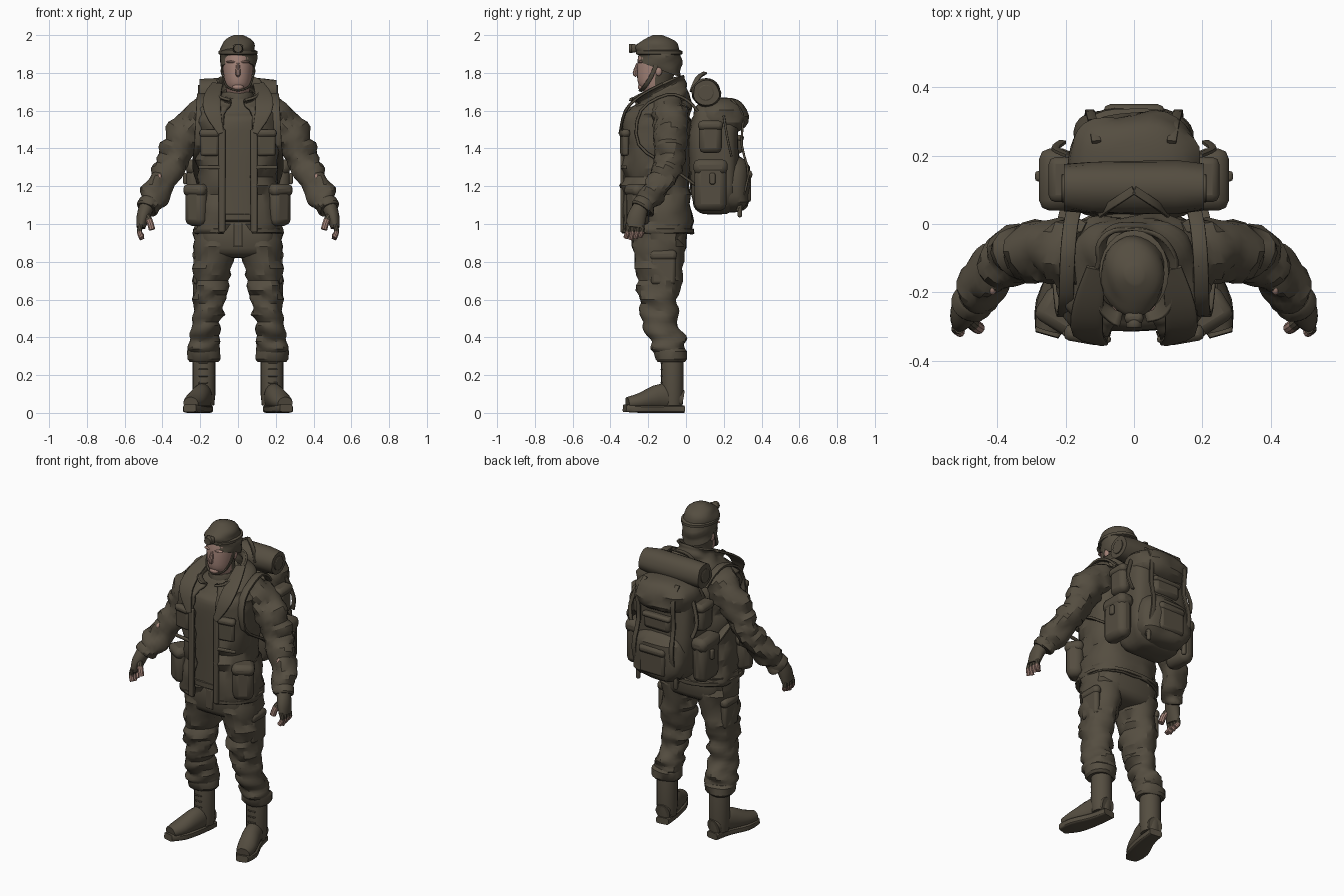
import bpy, bmesh, math
from mathutils import Vector, Matrix, noise

cube = bpy.data.objects.get("Cube")
if cube:
    bpy.data.objects.remove(cube, do_unlink=True)


def material(name, rgb):
    mat = bpy.data.materials.new(name)
    mat.use_nodes = True
    mat.diffuse_color = (*rgb, 1)
    mat.node_tree.nodes["Principled BSDF"].inputs["Base Color"].default_value = (*rgb, 1)
    return mat


OLIVE = material("olive_cloth", (.09, .075, .052))
SKIN = material("skin", (.37, .23, .19))
X, Y, Z = Vector((1, 0, 0)), Vector((0, 1, 0)), Vector((0, 0, 1))
made = []


def finish(name, bm, materials, mirror):
    """Turn a bmesh into an object, with a mirrored twin if wanted."""
    sides = [("left_", 1), ("right_", -1)] if mirror else [("", 1)]
    for prefix, sign in sides:
        mesh = bpy.data.meshes.new(prefix + name)
        bm.to_mesh(mesh)
        if sign < 0:
            mesh.transform(Matrix.Scale(-1, 4, X))
            mesh.flip_normals()
        for mat in materials:
            mesh.materials.append(mat)
        ob = bpy.data.objects.new(prefix + name, mesh)
        bpy.context.collection.objects.link(ob)
        made.append(ob)
    bm.free()
    return made[-len(sides):]


def station(x, y, z, radius, depth=None, tilt=0):
    return (x, y, z, radius, radius if depth is None else depth, tilt)


def smooth_path(stations, sub):
    """Catmull-Rom interpolation between cross-section stations."""
    out = []
    last = len(stations) - 1
    for i in range(last):
        near = [stations[min(max(i + step, 0), last)] for step in (-1, 0, 1, 2)]
        for k in range(sub):
            t = k / sub
            out.append([q + t / 2 * (r - p + t * (2*p - 5*q + 4*r - s + t * (3*q - p - 3*r + s)))
                        for p, q, r, s in zip(*near)])
    return out + [stations[last]]


def sweep(name, stations, mat=OLIVE, sides=20, power=2, flat=False, gap=0, fold=0, sub=3, ref=Y,
          mirror=False, rule=None):
    """Loft superellipse rings along a path; flat keeps the rings level, fold adds cloth creases."""
    path = smooth_path([station(*s) for s in stations], sub)
    bm, rings = bmesh.new(), []
    opening = math.radians(gap)
    for i, (x, y, z, ra, rb, tilt) in enumerate(path):
        u, v = X, Y
        if not flat:
            ahead, behind = path[min(i + 1, len(path) - 1)], path[max(i - 1, 0)]
            t = (Vector(ahead[:3]) - Vector(behind[:3])).normalized()
            u = ref.cross(t).normalized()
            v = t.cross(u)
        ring = []
        for k in range(sides):
            a = opening - math.pi / 2 + (math.tau - 2 * opening) * k / (sides - bool(gap))
            c, s = [math.copysign(abs(w) ** (2 / power), w) for w in (math.cos(a), math.sin(a))]
            p = Vector((x, y, z)) + u * ra * c + v * rb * s + Z * tilt * rb * s
            crease = noise.noise(Vector((p.x * 9, p.y * 9, p.z * 22)))
            ring.append(bm.verts.new(p + (u * c + v * s).normalized() * fold * crease))
        rings.append(ring)
    for low, high in zip(rings, rings[1:]):
        for k in range(sides - bool(gap)):
            j = (k + 1) % sides
            bm.faces.new((low[k], low[j], high[j], high[k]))
    if not gap:
        bm.faces.new(rings[0])
        bm.faces.new(rings[-1])
        bmesh.ops.recalc_face_normals(bm, faces=bm.faces)
    if rule:
        for face in bm.faces:
            face.material_index = int(rule(face.calc_center_median()))
    return finish(name, bm, [mat, SKIN], mirror)


def cord(name, points, radius, width=None, **options):
    """Constant cross-section along a path."""
    return sweep(name, [(*p, radius, width or radius) for p in points], **options)


def barrel(name, start, end, radius, depth=None, **options):
    """Straight band or roll with slightly narrowed ends."""
    a, b, depth = Vector(start), Vector(end), depth or radius
    rows = [(*a.lerp(b, t), radius * s, depth * s) for t, s in ((0, .9), (.2, 1), (.8, 1), (1, .9))]
    return sweep(name, rows, sub=1, **options)


def blob(name, centre, radii, power=2, rows=10, **options):
    """Superellipsoid with level rings."""
    x, y, z = centre
    stations = []
    for k in range(rows + 1):
        a = math.pi * (k / rows - .5)
        height = math.copysign(abs(math.sin(a)) ** (2 / power), a)
        scale = max(abs(math.cos(a)) ** (2 / power), .05)
        stations.append((x, y, z + radii[2] * height, radii[0] * scale, radii[1] * scale))
    return sweep(name, stations, power=power, flat=True, sub=1, **options)


def box(name, loc, size, turn=0, mirror=False, bevel=.015):
    bm = bmesh.new()
    spin = Matrix.Rotation(math.radians(turn), 4, "Z")
    bmesh.ops.create_cube(bm, size=1, matrix=Matrix.Translation(loc) @ spin @ Matrix.Diagonal((*size, 1)))
    for ob in finish(name, bm, [OLIVE], mirror):
        mod = ob.modifiers.new("soft_edges", "BEVEL")
        mod.width, mod.segments = min(bevel, min(size) * .4), 2


def pocket(name, loc, size, turn=0, mirror=True):
    """Pouch with an overhanging flap."""
    x, y, z = loc
    w, d, h = size
    box(name, loc, size, turn, mirror=mirror, bevel=.035)
    box(name + "_flap", (x, y, z + h * .36), (w + .01, d + .012, h * .3), turn, mirror=mirror, bevel=.03)


# Trousers with cargo pockets
blob("hips", (0, -.14, .94), (.2, .145, .12), power=4)
sweep("trouser_leg", [(.1, -.14, 1, .13, .15), (.145, -.145, .7, .094, .12), (.165, -.135, .5, .077, .095),
                      (.18, -.09, .35, .08, .09), (.18, -.08, .27, .07, .08)],
      flat=True, fold=.032, sub=9, mirror=True)
barrel("trouser_cuff", (.183, -.08, .27), (.183, -.08, .34), .084, .09, flat=True, fold=.025, mirror=True)
pocket("cargo_pocket", (.216, -.12, .77), (.04, .13, .18))
box("fly", (0, -.283, .94), (.05, .012, .12))

# Boots
barrel("boot_shaft", (.18, -.072, .04), (.18, -.072, .32), .06, flat=True, mirror=True)
sweep("boot_foot", [(.175, -.02, .07, .05, .045), (.19, -.12, .085, .072, .052), (.23, -.24, .06, .046, .056),
                    (.25, -.31, .05, .034, .04)], ref=X, mirror=True)
sweep("boot_sole", [(.172, -.012, .02, .02, .04), (.19, -.12, .02, .02, .048), (.23, -.24, .02, .02, .06),
                    (.255, -.325, .025, .02, .035)], ref=X, power=5, mirror=True)
for row in range(4):
    box(f"boot_lace_{row}", (.185, -.13, .16 + .035 * row), (.05, .01, .008), mirror=True)

# Sweater under the open jacket
sweep("sweater", [(0, -.15, 1.02, .2, .16), (0, -.15, 1.5, .2, .165), (0, -.14, 1.62, .15, .13, .2),
                  (0, -.13, 1.7, .07, .08, .3)], sides=28, flat=True, power=2.5, fold=.01, sub=6)
barrel("sweater_hem", (0, -.15, 1.01), (0, -.15, 1.06), .2, .165, sides=28, power=2.5, flat=True)
barrel("sweater_collar", (0, -.14, 1.63), (0, -.14, 1.7), .085, flat=True, fold=.01)

# Jacket shell, open at the front, with raised collar and wide lapels
jacket = sweep("jacket", [(0, -.15, .95, .235, .19), (0, -.16, 1.25, .21, .18), (0, -.155, 1.54, .225, .185),
                          (0, -.145, 1.64, .19, .165, .2), (0, -.14, 1.7, .11, .13, .5),
                          (0, -.16, 1.72, .125, .14, .5)],
               sides=40, power=2.5, flat=True, gap=15, fold=.025, sub=7)[0]
shell = jacket.modifiers.new("thickness", "SOLIDIFY")
shell.thickness = .014
barrel("jacket_hem", (0, -.15, .95), (0, -.15, .98), .238, .193, sides=40, power=2.5, flat=True, gap=15)
sweep("lapel", [(.11, -.13, 1.74, .008, .03), (.135, -.24, 1.68, .008, .045), (.135, -.32, 1.6, .008, .045),
                (.09, -.35, 1.48, .007, .015)], ref=X, power=4, mirror=True)
box("front_placket", (.085, -.338, 1.23), (.035, .02, .55), mirror=True)
pocket("chest_pocket", (.15, -.325, 1.43), (.1, .035, .14), turn=10)
pocket("hip_pocket", (.215, -.255, 1.1), (.12, .1, .22), turn=32)
box("chest_seam", (.15, -.33, 1.3), (.12, .015, .02), turn=10, mirror=True)

# Sleeves with folds, cuffs and worn spots
sweep("sleeve", [(.13, -.09, 1.6, .1), (.265, -.08, 1.5, .092), (.365, -.1, 1.3, .08), (.46, -.21, 1.12, .062),
                 (.48, -.235, 1.08, .055)], fold=.035, sub=9, mirror=True)
barrel("sleeve_cuff", (.467, -.215, 1.12), (.485, -.24, 1.08), .059, fold=.012, mirror=True)
blob("worn_spot", (.415, -.188, 1.25), (.012, .02, .016), mat=SKIN, mirror=True)

# Gloved hands with bare fingertips
sweep("glove", [(.48, -.235, 1.1, .04), (.502, -.26, 1.04, .035, .05), (.515, -.27, .98, .024, .048)], mirror=True)
for i, finger in enumerate(("index", "middle", "ring", "little")):
    y = -.308 + i * .025
    tip = .92 + .008 * abs(i - 1)
    cord(finger + "_finger", [(.512, y, 1), (.522, y, .96), (.508, y - .01, tip)], .014, sides=10,
         mirror=True, rule=lambda c: c.z < .965)
cord("thumb", [(.495, -.27, 1.06), (.47, -.295, 1.02), (.455, -.305, .97)], .018, sides=10,
     mirror=True, rule=lambda c: c.z < 1.03)

# Head and face
sweep("head", [(0, -.12, 1.62, .06), (0, -.145, 1.7, .062, .08), (0, -.165, 1.75, .07, .09),
               (0, -.15, 1.85, .083, .108), (0, -.145, 1.93, .08, .1)],
      flat=True, sides=28, sub=4, rule=lambda c: c.y < -.16)
sweep("nose", [(0, -.255, 1.85, .008), (0, -.269, 1.8, .014), (0, -.26, 1.785, .01)], SKIN, sides=10, ref=X)
blob("ear", (.08, -.145, 1.81), (.012, .018, .026), mat=SKIN, mirror=True)
blob("brow", (.033, -.24, 1.858), (.03, .018, .007), mat=SKIN, mirror=True)
blob("chin", (0, -.235, 1.725), (.03, .02, .018), mat=SKIN)

# Cap, chin strap and headlamp
cord("chin_strap", [(.088, -.15, 1.86), (.08, -.185, 1.78), (.055, -.22, 1.725), (0, -.24, 1.705)],
     .005, .011, power=4, mirror=True)
sweep("cap", [(0, -.145, 1.82, .09, .105, -.4), (0, -.142, 1.9, .1, .123, -.25), (0, -.145, 1.97, .072, .092),
              (0, -.15, 2, .02)], flat=True, sides=24, fold=.018, sub=5)
barrel("lamp_band", (0, -.142, 1.895), (0, -.142, 1.92), .102, .124, flat=True, sides=24)
box("lamp_body", (0, -.275, 1.93), (.055, .035, .045))
barrel("lamp_head", (0, -.28, 1.93), (0, -.303, 1.93), .024, ref=X)

# Backpack body, lid and pouches
blob("pack_body", (0, .15, 1.35), (.19, .13, .3), power=4, rows=16, sides=32, fold=.018)
blob("pack_lid", (0, .185, 1.57), (.19, .14, .1), power=2.5, rows=12, sides=32, fold=.02)
blob("lower_pack_bulge", (0, .235, 1.21), (.175, .105, .15), power=3, rows=12, sides=32, fold=.015)
pocket("lower_back_pocket", (0, .325, 1.2), (.17, .04, .17), mirror=False)
pocket("upper_back_pocket", (0, .27, 1.42), (.18, .06, .1), mirror=False)
pocket("lower_side_pouch", (.228, .13, 1.205), (.09, .17, .27))
pocket("upper_side_pouch", (.21, .13, 1.46), (.07, .12, .17))
box("pouch_buckle", (.28, .14, 1.24), (.02, .03, .06), mirror=True)

# Pack straps
webbing = dict(ref=X, power=5, sides=12, mirror=True)
cord("compression_strap", [(.11, .24, 1.66), (.12, .3, 1.58), (.12, .295, 1.42), (.13, .33, 1.25),
                           (.13, .27, 1.07)], .006, .014, **webbing)
cord("shoulder_strap", [(.17, .06, 1.6), (.185, 0, 1.66), (.195, -.1, 1.685), (.2, -.24, 1.6),
                        (.21, -.25, 1.42), (.22, -.08, 1.3), (.19, .06, 1.2)], .008, .022, **webbing)
cord("side_strap", [(.19, .2, 1.57), (.23, .22, 1.45), (.21, .24, 1.36)], .006, .012, **webbing)
box("dangling_strap", (.13, .285, 1.09), (.025, .025, .11), mirror=True)
cord("haul_loop", [(.1, .03, 1.7), (.06, .06, 1.77), (0, .1, 1.8)], .006, .012, power=5, mirror=True)

# Bedroll on top
barrel("bedroll", (-.205, .105, 1.695), (.205, .105, 1.695), .077, sides=24, fold=.012)
barrel("bedroll_core", (.2, .105, 1.695), (.213, .105, 1.695), .042, mirror=True)

# Shading
bpy.ops.object.select_all(action="DESELECT")
for ob in made:
    ob.select_set(True)
bpy.context.view_layer.objects.active = made[0]
bpy.ops.object.shade_smooth_by_angle(angle=math.radians(30))
